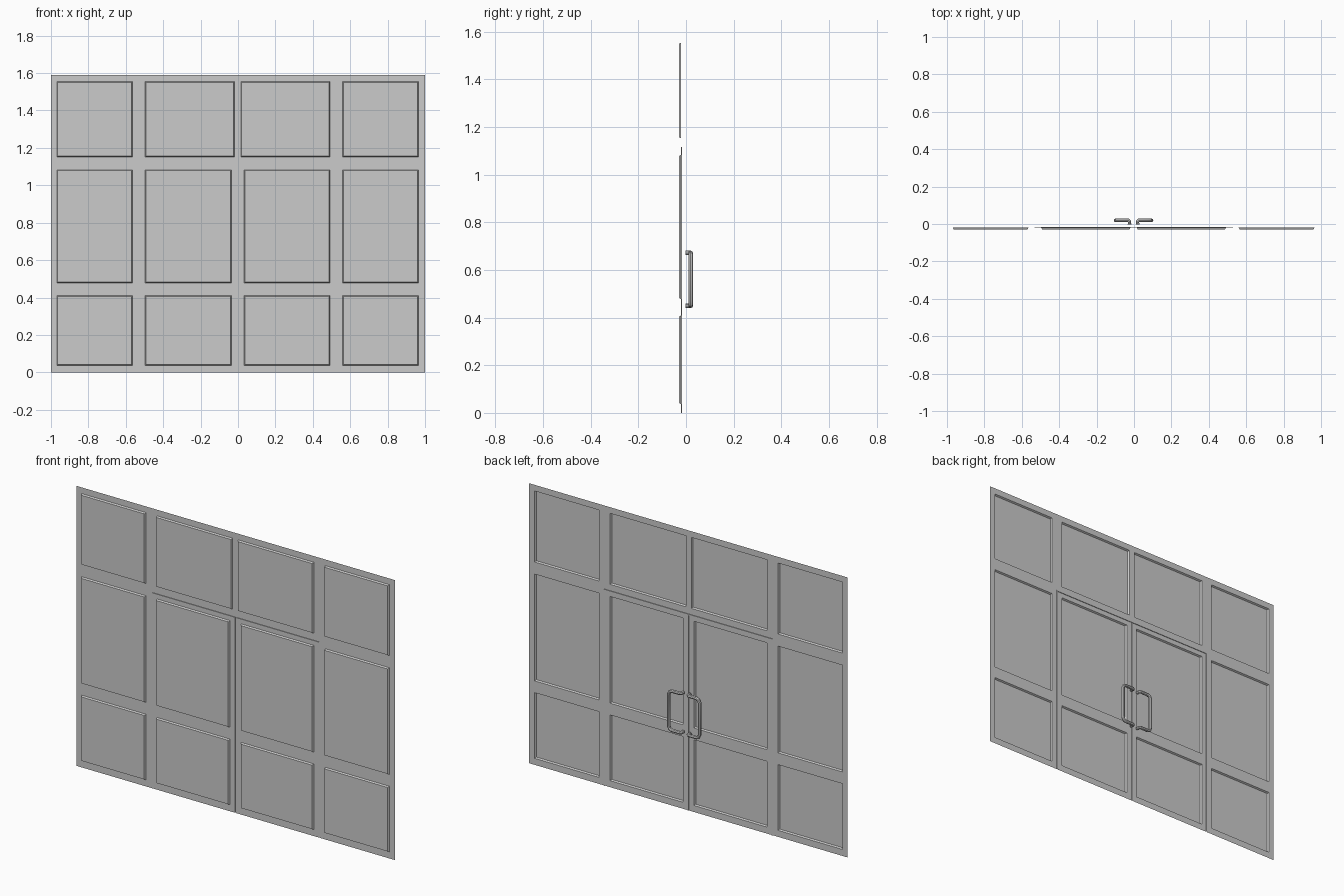
import bpy, bmesh

if "Cube" in bpy.data.objects:
    bpy.data.objects.remove(bpy.data.objects["Cube"])

WALL_Y, PANEL_Y, SEAM_Y = -0.02, -0.029, -0.0165
HEIGHT = 1.59
SLOPE = 0.005

# Panel rectangles (x0, x1, z0, z1)
ROWS = [(0.037, 0.41), (0.477, 1.083), (1.152, 1.555)]
panels = []
for i, (z0, z1) in enumerate(ROWS):
    gap = (-0.019, 0.015) if i == 2 else (-0.036, 0.033)
    for x0, x1 in [(-0.969, -0.564), (-0.496, gap[0]), (gap[1], 0.491), (0.56, 0.965)]:
        panels.append((x0, x1, z0, z1))

# Door seam rectangles: left, centre, right, top
W = 0.003
TOP = 1.113
seams = [(x - W, x + W, 0, TOP) for x in (-0.528, -0.002, 0.525)]
seams.append((-0.528 - W, 0.525 + W, TOP - W, TOP + W))


def inside(x, z, rects):
    return any(a < x < b and c < z < d for a, b, c, d in rects)


def finish(bm, name):
    bmesh.ops.remove_doubles(bm, verts=bm.verts, dist=1e-5)
    mesh = bpy.data.meshes.new(name)
    bm.to_mesh(mesh)
    bm.free()
    obj = bpy.data.objects.new(name, mesh)
    bpy.context.collection.objects.link(obj)
    return obj


def quad(bm, *pts):
    return bm.faces.new([bm.verts.new(p) for p in pts])


# Wall sheet with panel openings and grooved door seams
rects = panels + seams
xs = sorted({-1.0, 1.0} | {v for r in rects for v in r[:2]})
zs = sorted({0.0, HEIGHT} | {v for r in rects for v in r[2:]})


def level(i, j):
    if not (0 <= i < len(xs) - 1 and 0 <= j < len(zs) - 1):
        return None
    x, z = (xs[i] + xs[i + 1]) / 2, (zs[j] + zs[j + 1]) / 2
    if inside(x, z, panels):
        return None
    return SEAM_Y if inside(x, z, seams) else WALL_Y


bm = bmesh.new()
for i in range(len(xs) - 1):
    for j in range(len(zs) - 1):
        y = level(i, j)
        if y is None:
            continue
        a, b, c, d = xs[i], xs[i + 1], zs[j], zs[j + 1]
        quad(bm, (a, y, c), (b, y, c), (b, y, d), (a, y, d))
        right, up = level(i + 1, j), level(i, j + 1)
        if right is not None and right != y:
            quad(bm, (b, y, c), (b, right, c), (b, right, d), (b, y, d))
        if up is not None and up != y:
            quad(bm, (a, y, d), (b, y, d), (b, up, d), (a, up, d))
finish(bm, "wall_and_doors")

# Raised panels with steep sides, open at the back
bm = bmesh.new()
for x0, x1, z0, z1 in panels:
    s = SLOPE
    base = [(x0, WALL_Y, z0), (x1, WALL_Y, z0), (x1, WALL_Y, z1), (x0, WALL_Y, z1)]
    face = [(x0 + s, PANEL_Y, z0 + s), (x1 - s, PANEL_Y, z0 + s),
            (x1 - s, PANEL_Y, z1 - s), (x0 + s, PANEL_Y, z1 - s)]
    quad(bm, *face)
    for k in range(4):
        n = (k + 1) % 4
        quad(bm, base[k], base[n], face[n], face[k])
finish(bm, "raised_panels")


# D-shaped pull handles on the back
def handle(name, side, offset):
    r, yb, xi, xo, zl, zh, c = 0.0095, 0.0195, 0.021, 0.096, 0.449, 0.672, 0.02
    path = [(xi, -0.002, zh), (xi, yb - 0.006, zh), (xi + 0.006, yb, zh),
            (xo - c, yb, zh), (xo - 0.3 * c, yb, zh - 0.3 * c), (xo, yb, zh - c)]
    path += [(x, y, zl + zh - z) for x, y, z in reversed(path)]
    curve = bpy.data.curves.new(name, "CURVE")
    curve.dimensions = "3D"
    curve.bevel_depth = r
    curve.bevel_resolution = 2
    curve.use_fill_caps = True
    spline = curve.splines.new("POLY")
    spline.points.add(len(path) - 1)
    for p, (x, y, z) in zip(spline.points, path):
        p.co = (side * x + offset, y, z, 1)
    obj = bpy.data.objects.new(name, curve)
    bpy.context.collection.objects.link(obj)
    bpy.ops.object.select_all(action="DESELECT")
    obj.select_set(True)
    bpy.context.view_layer.objects.active = obj
    bpy.ops.object.convert(target="MESH")
    bpy.ops.object.shade_smooth_by_angle()


handle("left_handle", -1, -0.003)
handle("right_handle", 1, -0.002)
